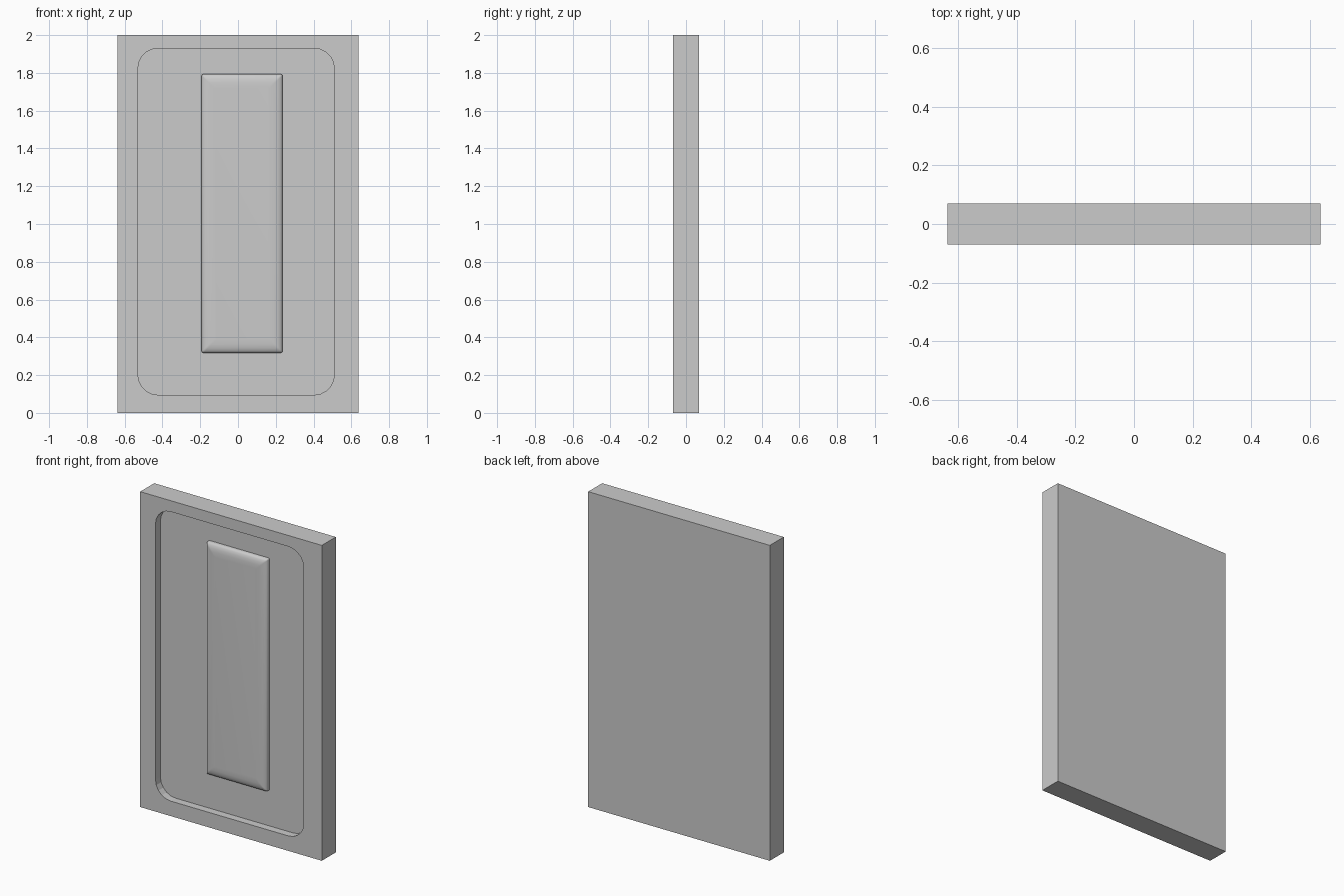
import bpy, bmesh, math

if "Cube" in bpy.data.objects:
    bpy.data.objects.remove(bpy.data.objects["Cube"])

def make_object(name, rings):
    """Stack of equal-length closed rings, capped at both ends."""
    bm = bmesh.new()
    loops = [[bm.verts.new(p) for p in ring] for ring in rings]
    n = len(loops[0])
    for a, b in zip(loops, loops[1:]):
        for i in range(n):
            j = (i + 1) % n
            bm.faces.new((a[i], a[j], b[j], b[i]))
    bm.faces.new(loops[0][::-1])
    bm.faces.new(loops[-1])
    bmesh.ops.recalc_face_normals(bm, faces=bm.faces)
    mesh = bpy.data.meshes.new(name)
    bm.to_mesh(mesh)
    bm.free()
    obj = bpy.data.objects.new(name, mesh)
    bpy.context.collection.objects.link(obj)
    return obj

def rounded_rect(x0, x1, z0, z1, y, r, seg=5):
    pts = []
    corners = [(x1 - r, z1 - r), (x0 + r, z1 - r), (x0 + r, z0 + r), (x1 - r, z0 + r)]
    for k, (cx, cz) in enumerate(corners):
        for i in range(seg + 1):
            a = math.pi / 2 * (k + i / seg)
            pts.append((cx + r * math.cos(a), y, cz + r * math.sin(a)))
    return pts

def rect(x0, x1, z0, z1, y):
    return [(x0, y, z0), (x1, y, z0), (x1, y, z1), (x0, y, z1)]

FLOOR = -0.021

# Slab with a round-cornered recess cut into its front
slab = make_object("slab", [rect(-0.637, 0.637, 0, 2, y) for y in (-0.07, 0.07)])
cutter = make_object("recess_cutter",
                     [rounded_rect(-0.53, 0.51, 0.095, 1.93, y, 0.107) for y in (-0.2, FLOOR)])
cutter.hide_render = True
cut = slab.modifiers.new("recess", 'BOOLEAN')
cut.operation = 'DIFFERENCE'
cut.solver = 'EXACT'
cut.object = cutter
bpy.context.view_layer.objects.active = slab
slab.select_set(True)
bpy.ops.object.modifier_apply(modifier="recess")
bpy.data.objects.remove(cutter)

# Raised pillow panel standing on the recess floor: (inset, y) profile
profile = [(0.0, FLOOR + 0.005), (0.0, -0.035), (0.003, -0.042), (0.01, -0.048),
           (0.025, -0.054), (0.045, -0.057), (0.07, -0.058)]
panel = make_object("raised_panel", [
    rounded_rect(-0.192 + d, 0.235 - d, 0.318 + d, 1.793 - d, y, 0.008, 3)
    for d, y in profile])
bpy.ops.object.select_all(action='DESELECT')
panel.select_set(True)
bpy.context.view_layer.objects.active = panel
bpy.ops.object.shade_smooth_by_angle(angle=math.radians(50))
